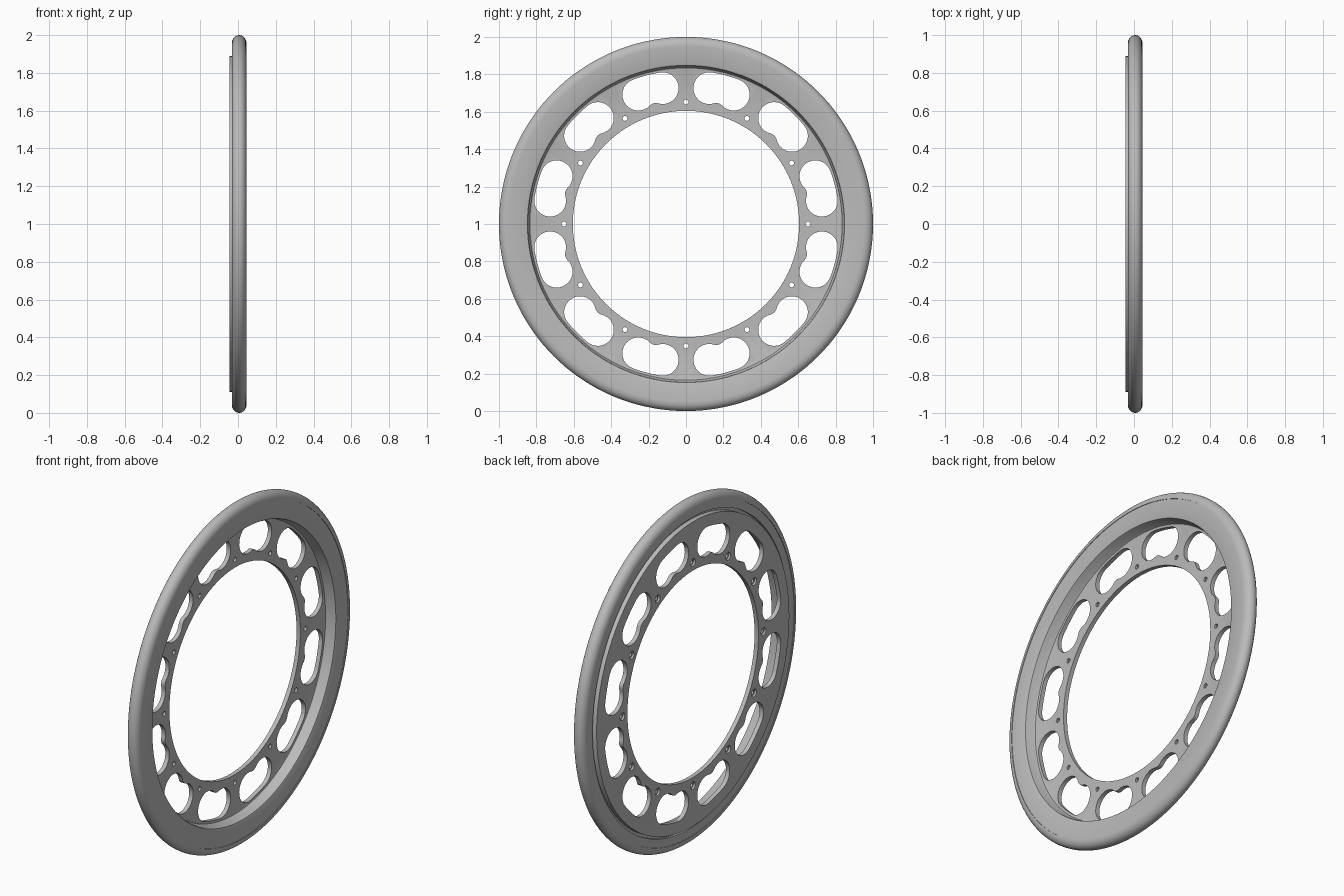
import bpy
import bmesh
from math import sin, cos, pi, tau, radians, sqrt, atan2, hypot

start_cube = bpy.data.objects.get("Cube")
if start_cube:
    bpy.data.objects.remove(start_cube)

HUB_Z = 1.0
SEGMENTS = 144
COUNT = 12

grey = bpy.data.materials.new("light_grey_metal")
grey.use_nodes = True
grey.diffuse_color = (0.5, 0.5, 0.5, 1)
grey.node_tree.nodes["Principled BSDF"].inputs["Base Color"].default_value = (0.5, 0.5, 0.5, 1)


def make_object(name, bm):
    bmesh.ops.recalc_face_normals(bm, faces=bm.faces)
    mesh = bpy.data.meshes.new(name)
    bm.to_mesh(mesh)
    bm.free()
    mesh.materials.append(grey)
    obj = bpy.data.objects.new(name, mesh)
    bpy.context.collection.objects.link(obj)
    return obj


def bridge(bm, loops, closed):
    """Join successive vertex loops with quads."""
    pairs = list(zip(loops, loops[1:]))
    if closed:
        pairs.append((loops[-1], loops[0]))
    for a, b in pairs:
        for i in range(len(a)):
            j = (i + 1) % len(a)
            bm.faces.new((a[i], a[j], b[j], b[i]))


def lathe(name, profile):
    """Spin a closed (radius, x) profile round the axle."""
    bm = bmesh.new()
    loops = []
    for k in range(SEGMENTS):
        a = tau * k / SEGMENTS
        loops.append([bm.verts.new((x, r * sin(a), HUB_Z + r * cos(a))) for r, x in profile])
    bridge(bm, loops, True)
    return make_object(name, bm)


def add_cutter(bm, layers, angle):
    """Stack outlines of (sideways, radial) points at given x, capped at both ends."""
    loops = []
    for x, outline in layers:
        loops.append([bm.verts.new((x, t * cos(angle) + r * sin(angle),
                                    HUB_Z + r * cos(angle) - t * sin(angle)))
                      for t, r in outline])
    bridge(bm, loops, False)
    bm.faces.new(loops[0])
    bm.faces.new(loops[-1])


def arc(cx, cy, radius, a0, a1, n):
    return [(cx + radius * cos(a0 + (a1 - a0) * i / n),
             cy + radius * sin(a0 + (a1 - a0) * i / n)) for i in range(n + 1)]


def circle(cy, radius):
    return arc(0, cy, radius, 0, tau, 20)[:-1]


def kidney():
    """Slot with two round lobes, an outer edge round the axle and a pinched inner edge."""
    ring, lobe, half, waist = 0.737, 0.085, radians(5.25), 0.668
    cx, cy = ring * sin(half), ring * cos(half)
    d = cy - waist
    pinch = (cx * cx + d * d - lobe * lobe) / (2 * (lobe - d))
    pinch_y = waist - pinch
    toward = atan2(pinch_y - cy, -cx)
    if toward > 0:
        toward -= tau
    right = arc(cx, cy, lobe, pi / 2 - half, toward, 20)
    side = atan2(cy - pinch_y, cx)
    inner = arc(0, pinch_y, pinch, side, pi - side, 8)[1:-1]
    left = [(-t, r) for t, r in reversed(right)]
    outer = arc(0, 0, ring + lobe, pi / 2 + half, pi / 2 - half, 6)[1:-1]
    return right + inner + left + outer


# Dished rim and web in one turned profile
wheel = lathe("wheel_disc", [
    (0.605, -0.045), (0.605, -0.02),
    (0.829, -0.02), (0.835, -0.018), (0.839, -0.012),
    (0.845, 0.033), (0.848, 0.039), (0.855, 0.042),
    (0.96, 0.042), (0.96, -0.03),
    (0.906, -0.03), (0.906, -0.016), (0.89, -0.016), (0.89, -0.045)])

# Rounded outer ring around the rim
outer_profile = [(0.955, -0.033)]
for i in range(1, 16):
    a = -pi / 2 + pi * i / 16
    outer_profile.append((0.955 + 0.045 * cos(a), 0.006 + 0.039 * sin(a)))
outer_profile.append((0.955, 0.045))
outer_ring = lathe("outer_ring", outer_profile)

# Slots and stepped bolt holes, cut through the web
bm = bmesh.new()
slot = kidney()
for k in range(COUNT):
    step = tau / COUNT
    add_cutter(bm, [(-0.08, slot), (0.08, slot)], (k + 0.5) * step)
    add_cutter(bm, [(-0.08, circle(0.652, 0.022)), (-0.033, circle(0.652, 0.022)),
                    (-0.033, circle(0.652, 0.013)), (0.02, circle(0.652, 0.013))], k * step)
cutter = make_object("hole_cutter", bm)
cutter.hide_render = True

cut = wheel.modifiers.new("holes", "BOOLEAN")
cut.operation = "DIFFERENCE"
cut.solver = "EXACT"
cut.object = cutter
bpy.context.view_layer.objects.active = wheel
bpy.ops.object.modifier_apply(modifier=cut.name)
bpy.data.objects.remove(cutter)

# Smooth the turned surfaces, keep machined edges sharp
for obj in (wheel, outer_ring):
    bpy.ops.object.select_all(action="DESELECT")
    obj.select_set(True)
    bpy.context.view_layer.objects.active = obj
    bpy.ops.object.shade_smooth_by_angle(angle=radians(35))
